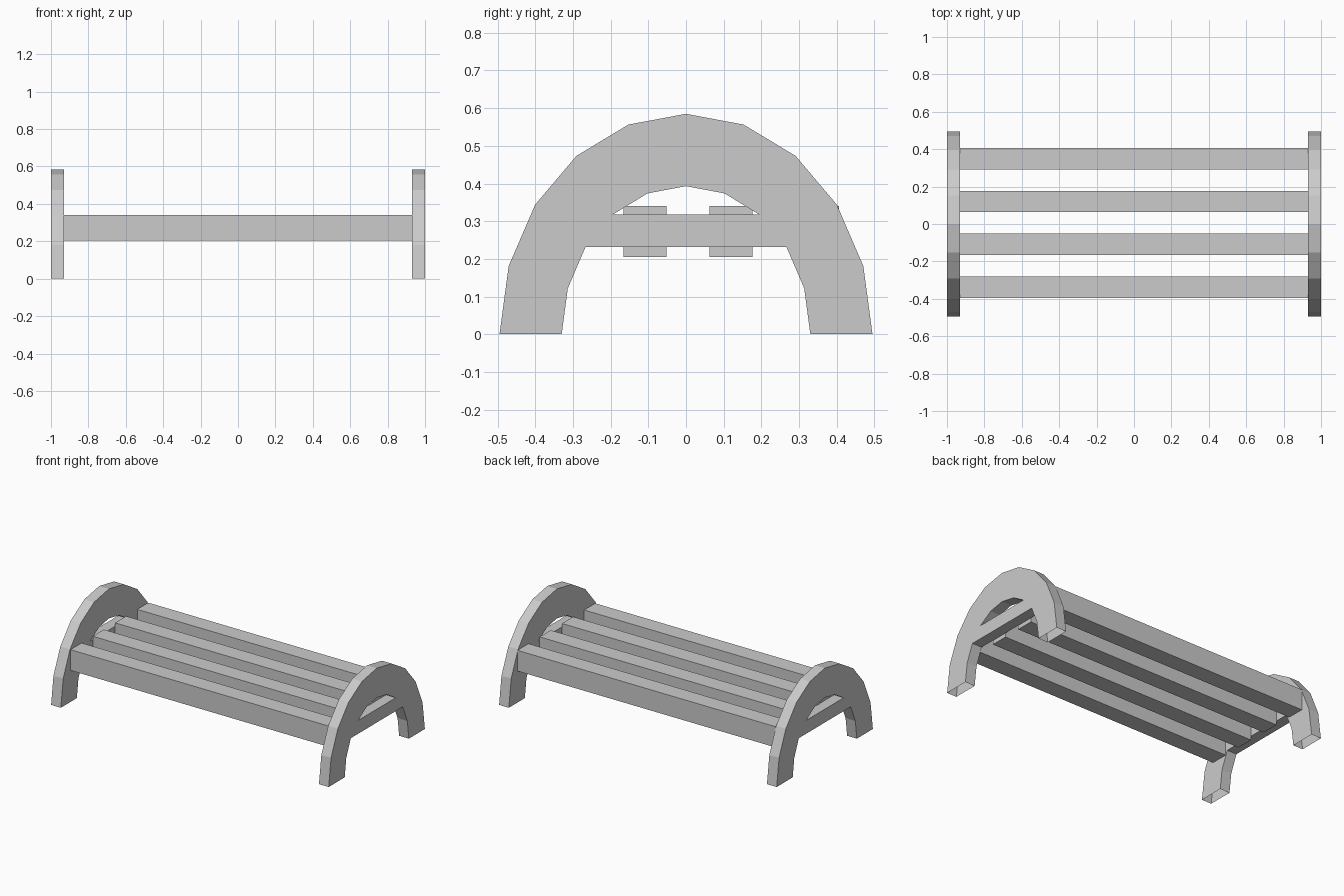
import bpy
import bmesh
from math import sin, cos, pi

if "Cube" in bpy.data.objects:
    bpy.data.objects.remove(bpy.data.objects["Cube"])

SEGS = 10                     # facets over the half ellipse
X_IN, X_OUT = 0.93, 1.0       # end frame thickness
OUTER, INNER = (0.495, 0.585), (0.33, 0.393)


def finish(bm, name):
    bmesh.ops.recalc_face_normals(bm, faces=bm.faces[:])
    mesh = bpy.data.meshes.new(name)
    bm.to_mesh(mesh)
    bm.free()
    obj = bpy.data.objects.new(name, mesh)
    bpy.context.collection.objects.link(obj)
    return obj


def end_frame(name, side):
    """Arched leg frame with a built-in crossbar; the feet are open below."""
    bm = bmesh.new()

    def ring(x, radii):
        return [bm.verts.new((side * x, radii[0] * cos(pi * i / SEGS),
                              radii[1] * sin(pi * i / SEGS)))
                for i in range(SEGS + 1)]

    o0, i0 = ring(X_IN, OUTER), ring(X_IN, INNER)
    o1, i1 = ring(X_OUT, OUTER), ring(X_OUT, INNER)
    lo, hi = 2, 3             # inner points where the crossbar meets the arch
    rlo, rhi = SEGS - lo, SEGS - hi

    # arch band
    for k in range(SEGS):
        for o, i in ((o0, i0), (o1, i1)):
            bm.faces.new((o[k], o[k + 1], i[k + 1], i[k]))
        bm.faces.new((o0[k], o0[k + 1], o1[k + 1], o1[k]))
        if k not in (lo, rhi - 0 if rhi == SEGS - 1 - lo else rhi):
            bm.faces.new((i0[k], i0[k + 1], i1[k + 1], i1[k]))

    # crossbar sides, underside and top
    for i in (i0, i1):
        bm.faces.new((i[lo], i[hi], i[rhi], i[rlo]))
    for a, b in ((lo, rlo), (hi, rhi)):
        bm.faces.new((i0[a], i0[b], i1[b], i1[a]))
    return finish(bm, name)


def slat(name, y):
    bm = bmesh.new()
    bmesh.ops.create_cube(bm, size=1)
    bmesh.ops.scale(bm, vec=(2 * X_IN, 0.114, 0.135), verts=bm.verts)
    bmesh.ops.translate(bm, vec=(0, y, 0.2725), verts=bm.verts)
    return finish(bm, name)


# two arched ends
end_frame("left_end_frame", -1)
end_frame("right_end_frame", 1)

# four seat slats
for n in range(4):
    slat(f"seat_slat_{n + 1}", -0.338 + n * 0.229)
